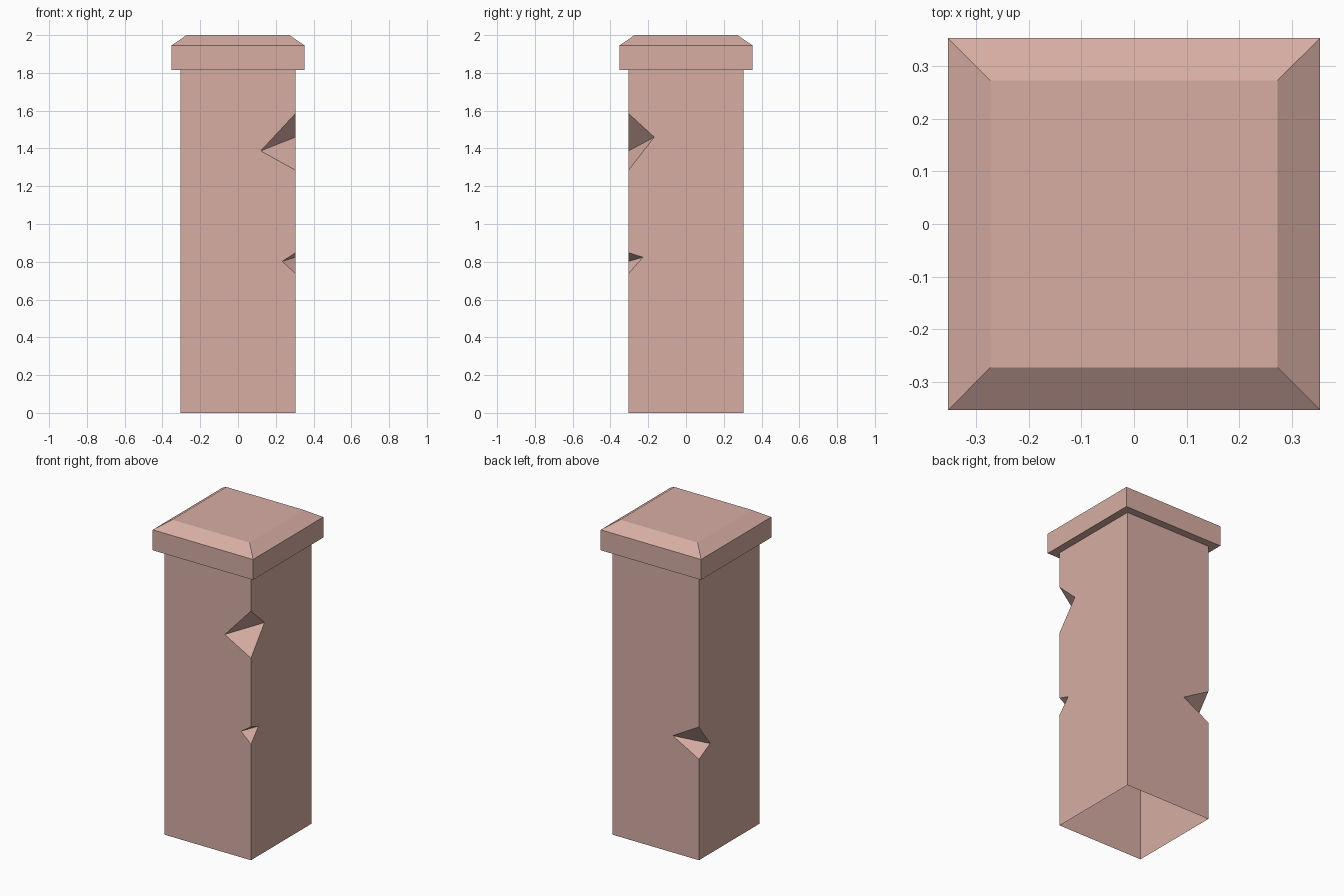
import bpy
import bmesh
from mathutils import Vector

old = bpy.data.objects.get("Cube")
if old:
    bpy.data.objects.remove(old, do_unlink=True)

# Single stone colour
stone = bpy.data.materials.new("dusty pink stone")
stone.use_nodes = True
COLOUR = (0.68, 0.42, 0.37, 1)
stone.diffuse_color = COLOUR
stone.node_tree.nodes["Principled BSDF"].inputs["Base Color"].default_value = COLOUR


def make_object(name, bm):
    bmesh.ops.recalc_face_normals(bm, faces=bm.faces)
    mesh = bpy.data.meshes.new(name)
    bm.to_mesh(mesh)
    bm.free()
    mesh.materials.append(stone)
    obj = bpy.data.objects.new(name, mesh)
    bpy.context.collection.objects.link(obj)
    return obj


def square_stack(name, levels):
    """Closed solid through square sections given as (half width, height)."""
    bm = bmesh.new()
    rings = [[bm.verts.new((x * h, y * h, z))
              for x, y in ((-1, -1), (1, -1), (1, 1), (-1, 1))]
             for h, z in levels]
    for low, high in zip(rings, rings[1:]):
        for i in range(4):
            j = (i + 1) % 4
            bm.faces.new((low[i], low[j], high[j], high[i]))
    bm.faces.new(rings[0])
    bm.faces.new(rings[-1])
    return make_object(name, bm)


W = 0.304      # column half width
TOP = 1.815    # column height

# Cap with sloped rim
square_stack("cap", [(0.353, TOP), (0.353, 1.945), (0.272, 2.0)])

# Column shaft
column = square_stack("column", [(W, 0), (W, TOP)])


def chip(name, side, top, bottom, along_x, z_x, along_y, z_y):
    """Cut a wedge from the corner (side * W, -side * W) of the column."""
    corners = [Vector((side * W, -side * W, top)),
               Vector((side * W, -side * W, bottom)),
               Vector((side * (W - along_x), -side * W, z_x)),
               Vector((side * W, -side * (W - along_y), z_y))]
    # Grow about the crease so that the cutter clears the outer walls
    middle = (corners[2] + corners[3]) / 2
    bm = bmesh.new()
    for c in corners:
        bm.verts.new(middle + (c - middle) * 1.5)
    bmesh.ops.convex_hull(bm, input=bm.verts)
    cutter = make_object(name, bm)
    cutter.hide_render = True
    mod = column.modifiers.new(name, 'BOOLEAN')
    mod.operation = 'DIFFERENCE'
    mod.solver = 'EXACT'
    mod.object = cutter
    return cutter


cutters = [
    chip("upper_front_chip", 1, 1.585, 1.285, 0.184, 1.387, 0.136, 1.46),
    chip("lower_front_chip", 1, 0.848, 0.738, 0.07, 0.802, 0.076, 0.824),
    chip("back_chip", -1, 0.848, 0.642, 0.184, 0.743, 0.112, 0.70),
]

# Bake the chips, then remove the cutters
bpy.context.view_layer.update()
graph = bpy.context.evaluated_depsgraph_get()
chipped = bpy.data.meshes.new_from_object(column.evaluated_get(graph))
column.modifiers.clear()
column.data = chipped
for cutter in cutters:
    bpy.data.objects.remove(cutter, do_unlink=True)

# The shaft is hollow: open its base and the end hidden under the cap
bm = bmesh.new()
bm.from_mesh(chipped)
ends = [f for f in bm.faces
        if all(v.co.z < 0.001 for v in f.verts)
        or all(v.co.z > TOP - 0.001 for v in f.verts)]
bmesh.ops.delete(bm, geom=ends, context='FACES')
bm.to_mesh(chipped)
bm.free()
chipped.materials.clear()
chipped.materials.append(stone)
for poly in chipped.polygons:
    poly.material_index = 0
